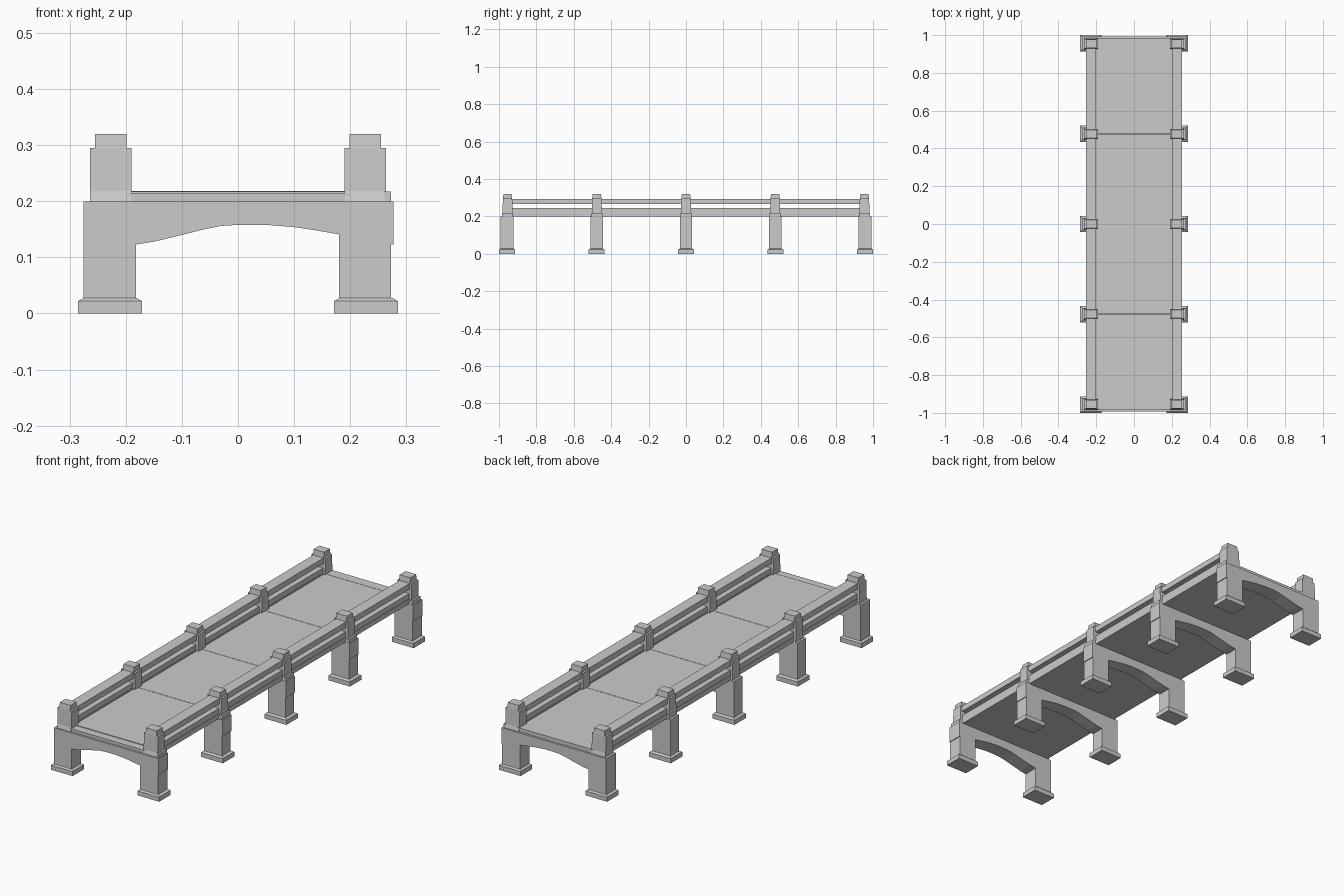
import bpy, bmesh

if "Cube" in bpy.data.objects:
    bpy.data.objects.remove(bpy.data.objects["Cube"])


def prism(name, points, y0, y1):
    """Extrude an x-z outline from y0 to y1."""
    bm = bmesh.new()
    face = bm.faces.new([bm.verts.new((x, y0, z)) for x, z in points])
    ext = bmesh.ops.extrude_face_region(bm, geom=[face])
    verts = [v for v in ext["geom"] if isinstance(v, bmesh.types.BMVert)]
    bmesh.ops.translate(bm, vec=(0, y1 - y0, 0), verts=verts)
    bmesh.ops.recalc_face_normals(bm, faces=bm.faces)
    mesh = bpy.data.meshes.new(name)
    bm.to_mesh(mesh)
    bm.free()
    ob = bpy.data.objects.new(name, mesh)
    bpy.context.collection.objects.link(ob)
    return ob


def box(name, x, y, z, top_x=None, top_y=None):
    """Box from ranges; the upper face can have its own ranges for a taper."""
    ob = prism(name, [(x[0], z[0]), (x[1], z[0]), (x[1], z[1]), (x[0], z[1])], *y)
    tx, ty = top_x or x, top_y or y
    mid_z, mid_x, mid_y = sum(z) / 2, sum(x) / 2, sum(y) / 2
    for v in ob.data.vertices:
        if v.co.z > mid_z:
            v.co.x = tx[v.co.x > mid_x]
            v.co.y = ty[v.co.y > mid_y]
    return ob


def span(c, half):
    return (c - half, c + half)


piers = [-0.957, -0.478, 0, 0.478, 0.957]

# Pier frame outline: both columns joined by an uneven arch
frame = [(-0.275, 0.02), (-0.182, 0.02), (-0.182, 0.123), (-0.15, 0.128),
         (-0.10, 0.140), (-0.06, 0.150), (-0.03, 0.156), (0.0, 0.158),
         (0.05, 0.158), (0.10, 0.154), (0.14, 0.148), (0.18, 0.141),
         (0.18, 0.02), (0.273, 0.02), (0.273, 0.123), (0.277, 0.123),
         (0.277, 0.2), (-0.275, 0.2)]

for i, y in enumerate(piers):
    half = 0.036 if i in (0, 4) else 0.033
    prism(f"pier_arch_{i}", frame, *span(y, half))
    py = y * 0.997
    for side, label in ((-1, "left"), (1, "right")):
        # Footing with chamfered upper edge
        fx = side * 0.228
        box(f"footing_{label}_{i}", span(fx, 0.057), span(y, 0.043), (0, 0.022))
        box(f"footing_bevel_{label}_{i}", span(fx, 0.057), span(y, 0.043),
            (0.022, 0.028), span(fx, 0.047), span(y, half))
        # Railing post with flared base and cap
        px = side * 0.227
        box(f"post_base_{label}_{i}", span(px, 0.037), span(py, 0.032),
            (0.198, 0.218), top_y=span(py, 0.027))
        box(f"post_{label}_{i}", span(px, 0.037), span(py, 0.027),
            (0.218, 0.295), top_y=span(py, 0.025))
        box(f"post_cap_{label}_{i}", span(px, 0.028), span(py, 0.025),
            (0.295, 0.32), top_y=span(py, 0.022))
    # Ledge outside the right post
    box(f"post_ledge_{i}", (0.26, 0.273), span(py, 0.03), (0.2, 0.217))

# Deck slabs and railings, one set per bay
for i, (a, b) in enumerate(zip(piers, piers[1:])):
    d0 = -0.945 if i == 0 else a + 0.001
    d1 = 0.935 if i == 3 else b - 0.001
    box(f"deck_slab_{i}", (-0.2, 0.2), (d0, d1), (0.2, 0.217))
    for side, label in ((-1, "left"), (1, "right")):
        rx = side * 0.227
        box(f"curb_{label}_{i}", span(rx, 0.028), (a, b), (0.2, 0.222))
        box(f"lower_rail_{label}_{i}", span(rx, 0.025), (a, b), (0.222, 0.246))
        box(f"upper_rail_{label}_{i}", span(rx, 0.027), (a, b), (0.267, 0.294))

# End strips of the deck
box("end_strip_front", (-0.2, 0.2), (-0.983, -0.945), (0.198, 0.214))
box("end_strip_back", (-0.2, 0.2), (0.935, 0.983), (0.198, 0.218))
